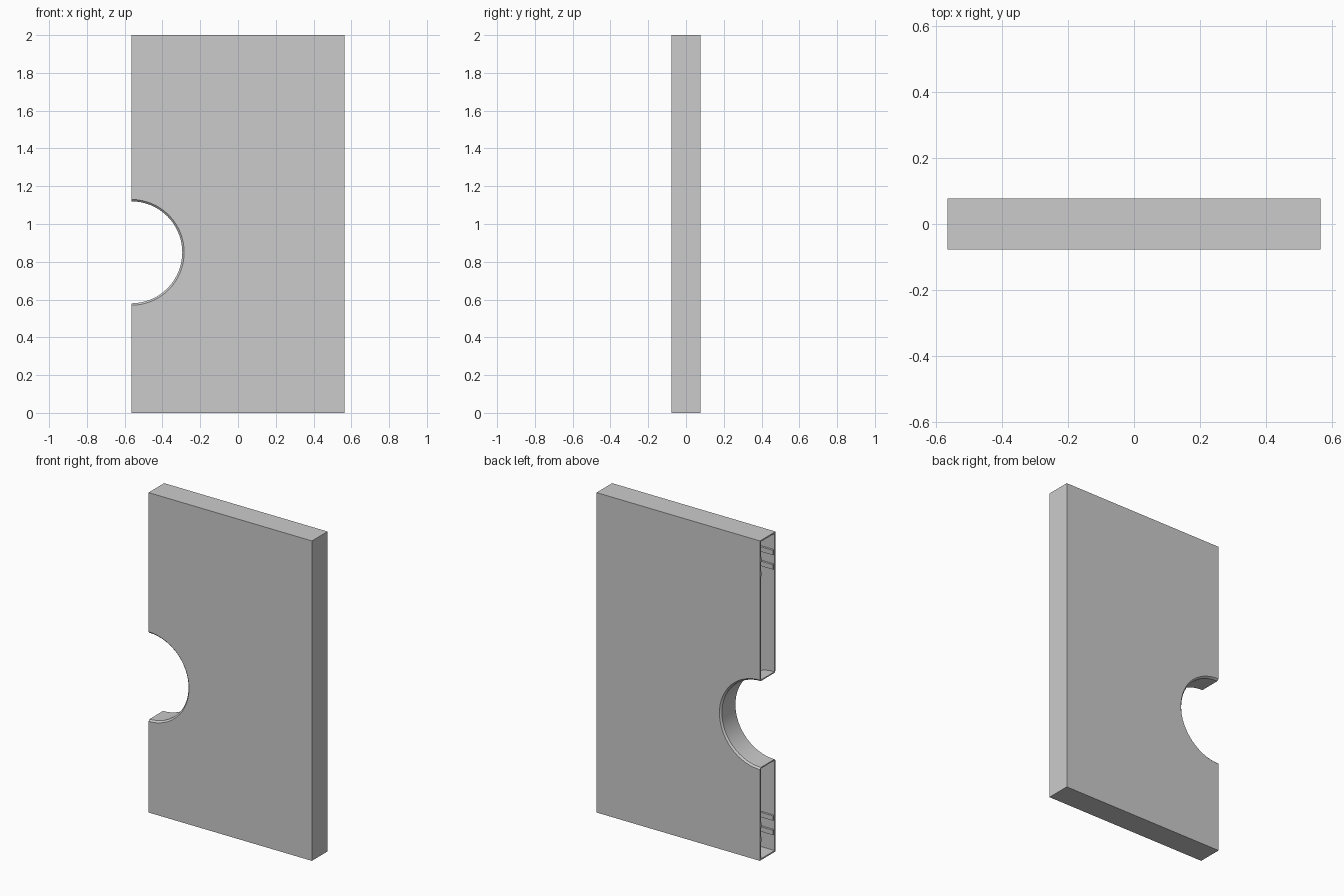
import bpy, bmesh, math

if "Cube" in bpy.data.objects:
    bpy.data.objects.remove(bpy.data.objects["Cube"])

W, D, H = 0.565, 0.077, 2.0      # half width, half depth, height
T = 0.009                        # wall thickness
HOLE_Z, HOLE_R = 0.85, 0.28      # half-round cut-out centred on the open edge
SEGS = 32


def outline(left, right, low, high, r):
    """Panel outline in x/z with a half-round bite in its left edge."""
    pts = [(left, low), (right, low), (right, high), (left, high)]
    if left < -W:
        pts.append((left, HOLE_Z + r))
    for i in range(SEGS + 1):
        a = math.pi / 2 - math.pi * i / SEGS
        pts.append((-W + r * math.cos(a), HOLE_Z + r * math.sin(a)))
    if left < -W:
        pts.append((left, HOLE_Z - r))
    return pts


def loft(name, rings):
    """Solid from equal-length x/z outlines placed at successive y values."""
    bm = bmesh.new()
    loops = [[bm.verts.new((x, y, z)) for x, z in pts] for y, pts in rings]
    # the straight outer edges need only one quad, so rings are merged later
    for a, b in zip(loops, loops[1:]):
        for i in range(len(a)):
            j = (i + 1) % len(a)
            bm.faces.new((a[i], a[j], b[j], b[i]))
    bm.faces.new(loops[0])
    bm.faces.new(loops[-1])
    bmesh.ops.recalc_face_normals(bm, faces=bm.faces)
    mesh = bpy.data.meshes.new(name)
    bm.to_mesh(mesh)
    bm.free()
    obj = bpy.data.objects.new(name, mesh)
    bpy.context.collection.objects.link(obj)
    return obj


def box(name, x0, x1, y0, y1, z0, z1):
    bpy.ops.mesh.primitive_cube_add(size=1, location=((x0 + x1) / 2, (y0 + y1) / 2, (z0 + z1) / 2))
    obj = bpy.context.object
    obj.name = name
    obj.scale = (x1 - x0, y1 - y0, z1 - z0)
    return obj


# Outer panel with chamfered half-round cut-out
wide = outline(-W, W, 0, H, HOLE_R)
narrow = outline(-W, W, 0, H, HOLE_R - 0.01)
panel = loft("hollow_panel", [(-D, wide), (-D + 0.01, narrow), (D - 0.01, narrow), (D, wide)])

# Cavity, open at the left edge
inner = outline(-W - 0.05, W - T, T, H - T, HOLE_R - 0.003)
cavity = loft("cavity_cutter", [(-D + T, inner), (D - T, inner)])
cavity.hide_render = True
mod = panel.modifiers.new("cavity", 'BOOLEAN')
mod.operation = 'DIFFERENCE'
mod.solver = 'EXACT'
mod.object = cavity
bpy.context.view_layer.objects.active = panel
panel.select_set(True)
bpy.ops.object.modifier_apply(modifier=mod.name)
bpy.data.objects.remove(cavity)
bpy.ops.object.shade_smooth_by_angle(angle=math.radians(25))

# Inner rails, paired at top and bottom on both long walls
for side, label in ((-1, "front"), (1, "back")):
    for n, z in enumerate((0.11, 0.20, H - 0.23, H - 0.14)):
        y0, y1 = sorted((side * (D - T / 2), side * (D - T - 0.013)))
        box(f"{label}_rail_{n + 1}", -W + 0.003, W - T / 2, y0, y1, z, z + 0.03)
